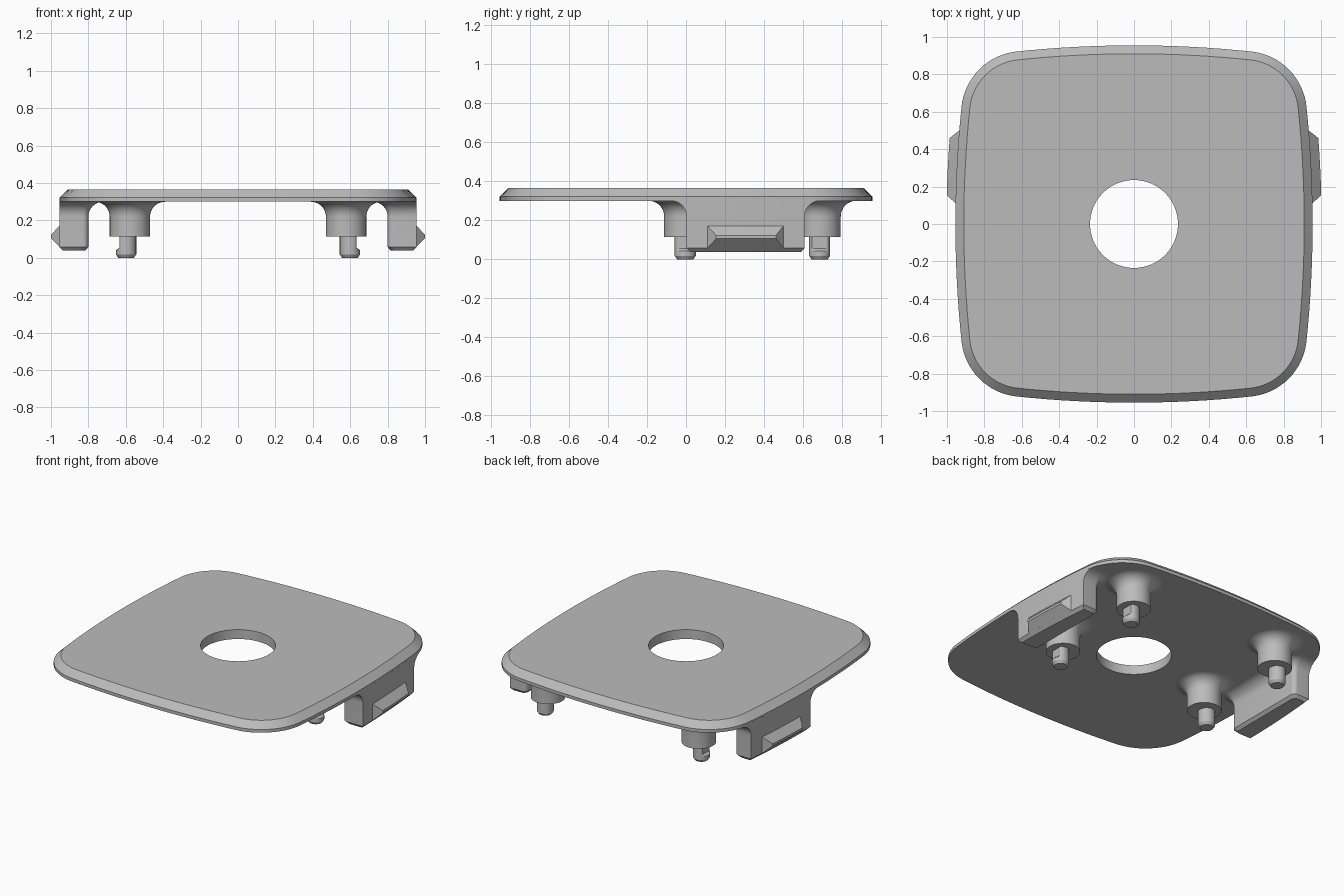
import bpy, bmesh
from math import sin, cos, pi, sqrt, atan2, radians, asin

if "Cube" in bpy.data.objects:
    bpy.data.objects.remove(bpy.data.objects["Cube"])

grey = bpy.data.materials.new("plain grey")
grey.use_nodes = True
grey.diffuse_color = (0.5, 0.5, 0.5, 1)
grey.node_tree.nodes["Principled BSDF"].inputs["Base Color"].default_value = (0.5, 0.5, 0.5, 1)

HALF, BIG, CORNER = 0.955, 6.0, 0.33     # half width, side arc radius, corner radius
SHIFT = BIG - HALF                       # side arc centre lies this far behind the middle
C = (-SHIFT + sqrt(2 * (BIG - CORNER) ** 2 - SHIFT ** 2)) / 2   # corner arc centre
TILT = asin(C / (BIG - CORNER))          # angle where side and corner meet


def loft(name, loops, ring=False):
    """Skin a stack of equal-length loops; cap the ends, or close it into a ring."""
    bm = bmesh.new()
    rows = [[bm.verts.new(p) for p in loop] for loop in loops]
    n = len(rows[0])
    pairs = list(zip(rows, rows[1:])) + ([(rows[-1], rows[0])] if ring else [])
    for a, b in pairs:
        for i in range(n):
            j = (i + 1) % n
            bm.faces.new((a[i], a[j], b[j], b[i]))
    if not ring:
        bm.faces.new(rows[0])
        bm.faces.new(rows[-1])
    bmesh.ops.remove_doubles(bm, verts=bm.verts, dist=1e-5)
    bmesh.ops.recalc_face_normals(bm, faces=bm.faces)
    mesh = bpy.data.meshes.new(name)
    bm.to_mesh(mesh)
    bm.free()
    mesh.materials.append(grey)
    ob = bpy.data.objects.new(name, mesh)
    bpy.context.collection.objects.link(ob)
    bpy.ops.object.select_all(action='DESELECT')
    ob.select_set(True)
    bpy.context.view_layer.objects.active = ob
    bpy.ops.object.shade_smooth_by_angle(angle=radians(28))
    return ob


def outline(inset, z):
    """Bulged square with rounded corners."""
    pts = []
    for q in range(4):
        quarter = []
        for i in range(16):
            a = -TILT + 2 * TILT * i / 16
            quarter.append((-SHIFT + (BIG - inset) * cos(a), (BIG - inset) * sin(a)))
        for i in range(14):
            a = TILT + (pi / 2 - 2 * TILT) * i / 14
            quarter.append((C + (CORNER - inset) * cos(a), C + (CORNER - inset) * sin(a)))
        ca, sa = cos(q * pi / 2), sin(q * pi / 2)
        pts += [(x * ca - y * sa, x * sa + y * ca, z) for x, y in quarter]
    return pts


def edge_x(y):
    """Plate edge position on the +x side."""
    if abs(y) < BIG * sin(TILT):
        return -SHIFT + sqrt(BIG ** 2 - y * y)
    return C + sqrt(CORNER ** 2 - (abs(y) - C) ** 2)


def circle(x, y, r, z, n=40):
    return [(x + r * cos(2 * pi * i / n), y + r * sin(2 * pi * i / n), z) for i in range(n)]


# Plate with bevelled rim and round centre hole
def hole(z):
    return [(0.235 * cos(a), 0.235 * sin(a), z)
            for a in (atan2(p[1], p[0]) for p in outline(0, 0))]


loft("plate", [outline(0, 0.3), outline(0, 0.322), outline(0.045, 0.365),
               hole(0.365), hole(0.3)], ring=True)

# Concave fillet under the plate: (outward growth, height)
FILLET = [(0.08 * (1 - cos(t)), 0.22 + 0.08 * sin(t))
          for t in (pi / 2 * i / 10 for i in range(11))] + [(0.08, 0.31)]


def clip_loop(s, grow, z, outer):
    """Side block section: outer face follows the plate edge, inner corners rounded."""
    y0, y1, xi = -grow + 0.003, 0.608 + grow, 0.80 - grow
    r = 0.03 + max(grow, 0)
    pts = [(edge_x(y) - outer, y) for y in (y0 + (y1 - y0) * i / 16 for i in range(17))]
    for yc, start in ((y1 - r, pi / 2), (y0 + r, pi)):
        for i in range(9):
            a = start + pi / 2 * i / 8
            pts.append((xi + r + r * cos(a), yc + r * sin(a)))
    return [(s * x, y, z) for x, y in pts]


def catch_loop(s, out, y0, y1, z0, z1):
    """Section of the wedge catch at a distance beyond the plate edge."""
    ys = [y0 + (y1 - y0) * i / 6 for i in range(7)]
    return ([(s * (edge_x(y) + out), y, z0) for y in ys]
            + [(s * (edge_x(y) + out), y, z1) for y in reversed(ys)])


for side, s in (("left", 1), ("right", -1)):
    # Side clip and its wedge catch
    loft(side + "_clip", [clip_loop(s, -0.018, 0.038, 0.02), clip_loop(s, 0, 0.058, 0)]
         + [clip_loop(s, g, z, 0) for g, z in FILLET])
    loft(side + "_clip_catch", [catch_loop(s, -0.02, 0.11, 0.50, 0.058, 0.172),
                                catch_loop(s, 0, 0.11, 0.50, 0.058, 0.172),
                                catch_loop(s, 0.048, 0.155, 0.46, 0.106, 0.122)])
    # Standing bosses with notched pins
    for place, y in (("middle", -0.004), ("back", 0.685)):
        loft(f"{side}_{place}_boss", [circle(s * 0.578, y, 0.108, 0.115)]
             + [circle(s * 0.578, y, 0.108 + g, z) for g, z in FILLET])
        px = s * 0.598

        def notched(z):
            return [(px + s * min(s * (x - px), 0.035), yy, zz)
                    for x, yy, zz in circle(px, y, 0.054, z)]

        loft(f"{side}_{place}_pin", [circle(px, y, 0.042, 0), circle(px, y, 0.054, 0.018),
                                     circle(px, y, 0.054, 0.042), notched(0.055),
                                     notched(0.13)])
